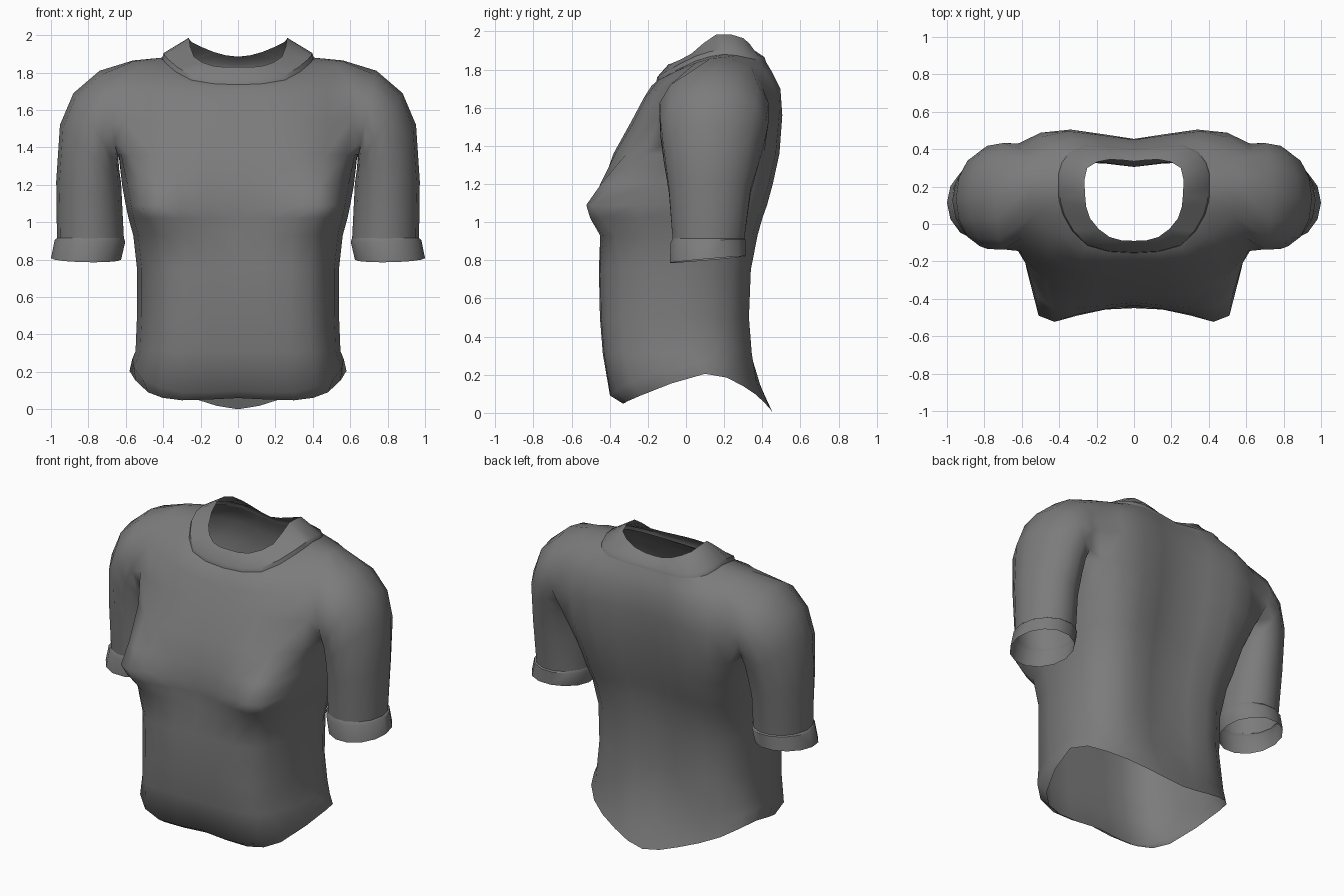
import bpy, bmesh, math
from mathutils import Vector

if "Cube" in bpy.data.objects:
    bpy.data.objects.remove(bpy.data.objects["Cube"])

grey = bpy.data.materials.new("grey cloth")
grey.diffuse_color = (0.2, 0.2, 0.2, 1)
grey.use_nodes = True
grey.node_tree.nodes["Principled BSDF"].inputs["Base Color"].default_value = grey.diffuse_color


def spline(keys):
    """Half ring, front centre to back centre: 7 keys become 13 smooth points."""
    k = [Vector(p) for p in keys]
    flip = lambda v: Vector((-v.x, v.y, v.z))
    k = [flip(k[1])] + k + [flip(k[-2])]
    out = []
    for i in range(1, len(k) - 2):
        out += [k[i], (9 * (k[i] + k[i + 1]) - k[i - 1] - k[i + 2]) / 16]
    return out + [k[-2]]


def loft(bm, rows, closed=False, skip=lambda r, c: False):
    n = len(rows[0])
    vs = [[bm.verts.new(p) for p in row] for row in rows]
    for r in range(len(rows) - 1):
        for c in range(n if closed else n - 1):
            if not skip(r, c):
                d = (c + 1) % n
                bm.faces.new((vs[r][c], vs[r][d], vs[r + 1][d], vs[r + 1][c]))


def finish(name, bm, angle):
    """Weld, mirror across x, shade."""
    bmesh.ops.remove_doubles(bm, verts=bm.verts, dist=0.0005)
    loose = [v for v in bm.verts if not v.link_faces]
    bmesh.ops.delete(bm, geom=loose, context='VERTS')
    geom = bm.verts[:] + bm.edges[:] + bm.faces[:]
    bmesh.ops.mirror(bm, geom=geom, axis='X', merge_dist=0.0005)
    bmesh.ops.recalc_face_normals(bm, faces=bm.faces)
    me = bpy.data.meshes.new(name)
    bm.to_mesh(me)
    bm.free()
    me.materials.append(grey)
    ob = bpy.data.objects.new(name, me)
    bpy.context.collection.objects.link(ob)
    bpy.ops.object.select_all(action='DESELECT')
    ob.select_set(True)
    bpy.context.view_layer.objects.active = ob
    bpy.ops.object.shade_smooth_by_angle(angle=math.radians(angle))


# Torso: flared curved hem
hem = [
    [(0, -.33, .06), (.3, -.33, .048), (.48, -.24, .09), (.58, .1, .205),
     (.46, .3, .14), (.23, .41, .055), (0, .455, 0)],
    [(0, -.39, .1), (.3, -.395, .09), (.51, -.29, .16), (.565, .08, .27),
     (.47, .27, .23), (.25, .37, .16), (0, .40, .12)],
]
# z, half width, then y at front centre / mid / corner, side, back corner / mid / centre
body = [
    (.31, .548, -.43, -.43, -.33, .03, .25, .345, .325),
    (.50, .54, -.445, -.445, -.34, .0, .23, .33, .305),
    (.75, .54, -.45, -.45, -.34, .0, .24, .34, .305),
    (.93, .56, -.43, -.45, -.37, .0, .28, .375, .335),
    (1.02, .585, -.43, -.49, -.45, .0, .31, .40, .355),
    (1.09, .60, -.435, -.485, -.49, .03, .33, .425, .375),
    (1.20, .62, -.42, -.45, -.38, .08, .37, .455, .40),
]
# Chest and shoulder rings up to the neckline
yoke = [
    [(0, -.37, 1.36), (.32, -.37, 1.36), (.58, -.21, 1.36), (.635, .13, 1.36),
     (.6, .41, 1.36), (.33, .49, 1.36), (0, .435, 1.36)],
    [(0, -.28, 1.54), (.32, -.265, 1.54), (.61, -.145, 1.55), (.66, .15, 1.6),
     (.62, .43, 1.55), (.34, .505, 1.56), (0, .455, 1.56)],
    [(0, -.22, 1.65), (.3, -.20, 1.67), (.6, -.075, 1.72), (.64, .15, 1.75),
     (.6, .40, 1.71), (.35, .495, 1.70), (0, .45, 1.69)],
    [(0, -.185, 1.705), (.27, -.145, 1.745), (.53, .05, 1.835), (.56, .2, 1.865),
     (.53, .34, 1.82), (.33, .45, 1.79), (0, .425, 1.77)],
]
neck = [(0, -.155, 1.735), (.25, -.115, 1.76), (.38, .05, 1.845), (.405, .2, 1.88),
        (.385, .33, 1.86), (.27, .42, 1.84), (0, .40, 1.82)]

frac = (0, .52, .85, 1, .87, .52, 0)
rows = [spline(h) for h in hem]
rows += [spline([(b[1] * f, y, b[0]) for f, y in zip(frac, b[2:])]) for b in body]
r0 = len(rows)
rows += [spline(k) for k in yoke + [neck]]
bm = bmesh.new()
loft(bm, rows, skip=lambda r, c: r0 <= r < r0 + 3 and 4 <= c < 8)


# Sleeve: armhole loop lofted into tilted ovals
def oval(ix, iz, ox, oz, yf, yb, slope=0):
    pts = []
    for i in range(14):
        a = (i - 2) / 14 * 2 * math.pi
        c, s = math.cos(a), math.sin(a)
        pts.append(Vector(((ix + ox) / 2 - (ox - ix) / 2 * c,
                           (yf + yb) / 2 + (yb - yf) / 2 * s,
                           (iz + oz) / 2 - (oz - iz) / 2 * c + slope * s)))
    return pts


A, B, C, D = rows[r0:r0 + 4]
armhole = A[4:9] + [B[8], C[8]] + D[4:9][::-1] + [C[4], B[4]]
sleeve = [armhole,
          oval(.64, 1.34, .74, 1.81, -.145, .44),
          oval(.635, 1.28, .88, 1.69, -.14, .425),
          oval(.625, 1.21, .952, 1.52, -.125, .395),
          oval(.62, 1.11, .972, 1.22, -.095, .345),
          oval(.61, .91, .968, .91, -.075, .31)]
loft(bm, sleeve, closed=True)
finish("shirt_body", bm, 80)

# Collar: raised band around the neck opening
outer = [Vector(p) for p in spline(neck)]
lifted = [Vector((p.x * .98, p.y * .98, p.z + .025)) for p in outer]
inner = spline([(0, -.09, 1.83), (.13, -.07, 1.835), (.235, .03, 1.885), (.262, .16, 1.985),
                (.25, .30, 1.965), (.13, .345, 1.91), (0, .335, 1.885)])
bm = bmesh.new()
loft(bm, [outer, lifted, inner])
finish("collar", bm, 40)

# Cuffs: slightly wider turned bands
bm = bmesh.new()
loft(bm, [oval(.61, .915, .968, .915, -.075, .31),
          oval(.603, .895, .98, .905, -.085, .318, .008),
          oval(.625, .80, 1.0, .808, -.09, .318, .018)], closed=True)
finish("sleeve_cuffs", bm, 40)
